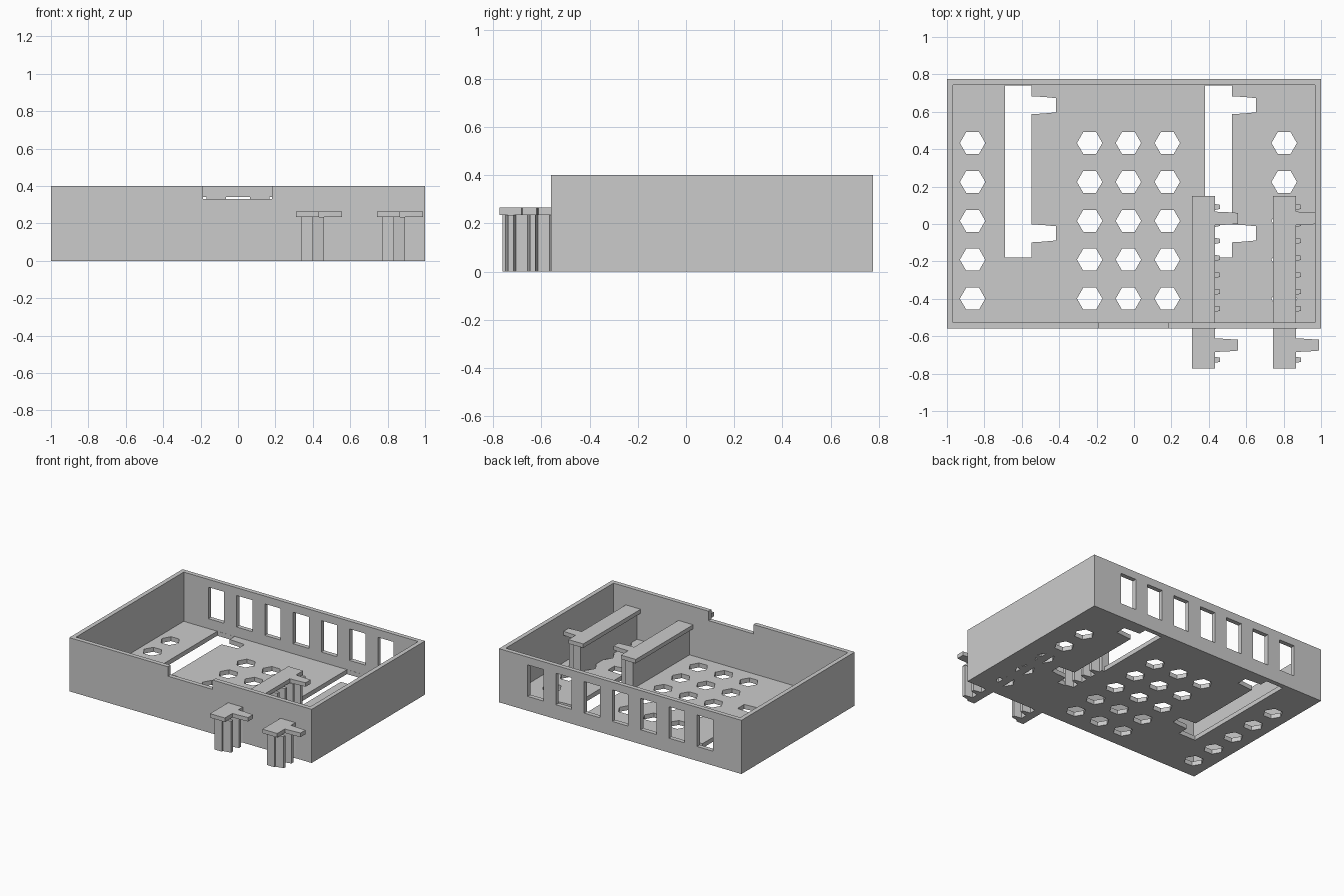
import bpy, bmesh, math
from mathutils import Vector

if "Cube" in bpy.data.objects:
    bpy.data.objects.remove(bpy.data.objects["Cube"])

grey = bpy.data.materials.new("plain grey")
grey.diffuse_color = (0.6, 0.6, 0.6, 1)
grey.use_nodes = True
grey.node_tree.nodes["Principled BSDF"].inputs["Base Color"].default_value = grey.diffuse_color

FRONT, BACK, HEIGHT, WALL, FLOOR = -0.56, 0.775, 0.4, 0.033, 0.033


def prism(bm, points, low, high):
    """Add an upright prism with the given plan outline."""
    face = bm.faces.new([bm.verts.new((x, y, low)) for x, y in points])
    out = bmesh.ops.extrude_face_region(bm, geom=[face])
    top = [v for v in out["geom"] if isinstance(v, bmesh.types.BMVert)]
    bmesh.ops.translate(bm, verts=top, vec=Vector((0, 0, high - low)))


def rect(x0, x1, y0, y1):
    return [(x0, y0), (x1, y0), (x1, y1), (x0, y1)]


def make(name, parts):
    """Build one object from (outline, low, high) prisms."""
    bm = bmesh.new()
    for points, low, high in parts:
        prism(bm, points, low, high)
    bmesh.ops.recalc_face_normals(bm, faces=bm.faces)
    mesh = bpy.data.meshes.new(name)
    bm.to_mesh(mesh)
    bm.free()
    mesh.materials.append(grey)
    obj = bpy.data.objects.new(name, mesh)
    bpy.context.collection.objects.link(obj)
    return obj


def cut(target, cutter):
    mod = target.modifiers.new("cut", "BOOLEAN")
    mod.operation = "DIFFERENCE"
    mod.solver = "EXACT"
    mod.object = cutter
    cutter.hide_render = True
    bpy.context.view_layer.objects.active = target
    bpy.ops.object.modifier_apply(modifier=mod.name)
    bpy.data.objects.remove(cutter)


# Open tray: hollow box
tray = make("tray", [(rect(-1, 1, FRONT, BACK), 0, HEIGHT)])
cut(tray, make("cavity", [(rect(-1 + WALL, 1 - WALL, FRONT + WALL, BACK - WALL), FLOOR, 1)]))

holes = []
# Hexagonal floor holes
for cx in (-0.863, -0.237, -0.03, 0.178, 0.803):
    for row in range(5):
        cy = 0.433 - 0.208 * row
        holes.append(([(cx + 0.068 * math.cos(i * math.pi / 3),
                        cy + 0.068 * math.sin(i * math.pi / 3)) for i in range(6)], -0.1, 0.08))
# Long floor slots, each with two tapered side tabs
for x in (-0.69, 0.38):
    a, b, c = x + 0.143, x + 0.21, x + 0.272
    outline = [(x, -0.18), (a, -0.18)]
    for y in (-0.05, 0.635):
        outline += [(a, y - 0.048), (b, y - 0.044), (c, y - 0.038),
                    (c, y + 0.038), (b, y + 0.044), (a, y + 0.048)]
    outline += [(a, BACK - WALL - 0.001), (x, BACK - WALL - 0.001)]
    holes.append((outline, -0.1, 0.08))
# Back windows and front notch
for i in range(-3, 4):
    holes.append((rect(i * 0.233 - 0.065, i * 0.233 + 0.065, BACK - 0.06, BACK + 0.1), 0.107, 0.342))
holes.append((rect(-0.187, 0.183, FRONT - 0.1, FRONT + 0.1), 0.33, 0.6))
cut(tray, make("holes", holes))

# Two toothed rails with a flat T-shaped cap
for n, x in enumerate((0.31, 0.743)):
    web = [(x + 0.03, 0.14), (x + 0.03, -0.76), (x + 0.09, -0.76)]
    for i in range(10):
        y = -0.726 + i * 0.0908
        web += [(x + 0.09, y - 0.022), (x + 0.15, y - 0.011),
                (x + 0.15, y + 0.011), (x + 0.09, y + 0.022)]
    web.append((x + 0.09, 0.14))
    make(f"rail_web_{n + 1}", [(web, 0, 0.235)])
    cap = [(x, 0.15), (x, -0.773), (x + 0.122, -0.773)]
    for y in (-0.648, 0.03):
        cap += [(x + 0.122, y - 0.036), (x + 0.18, y - 0.034), (x + 0.247, y - 0.029),
                (x + 0.247, y + 0.029), (x + 0.18, y + 0.034), (x + 0.122, y + 0.036)]
    cap.append((x + 0.122, 0.15))
    make(f"rail_cap_{n + 1}", [(cap, 0.235, 0.265)])
